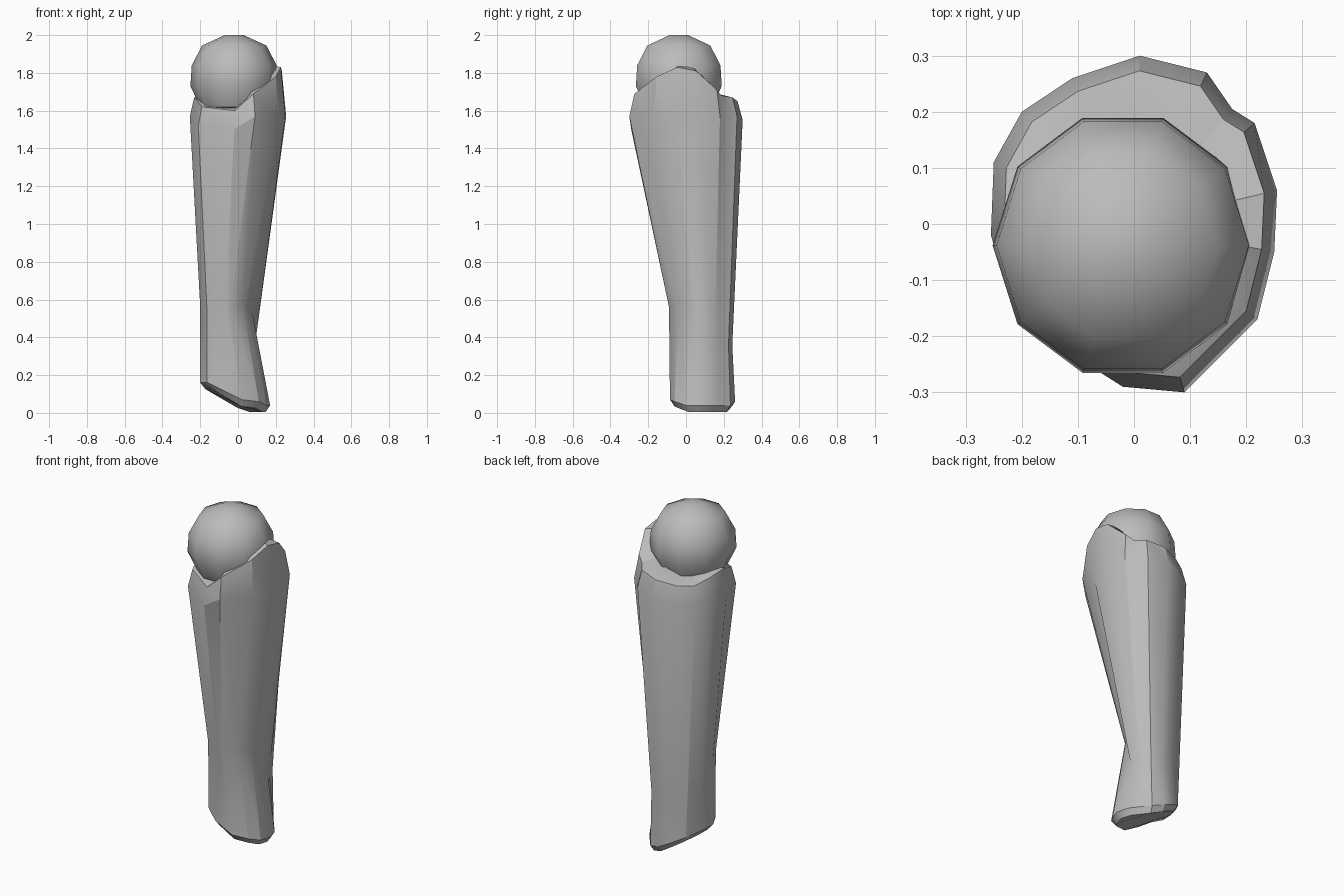
import bpy
import bmesh
from math import cos, sin, tau, radians

if "Cube" in bpy.data.objects:
    bpy.data.objects.remove(bpy.data.objects["Cube"], do_unlink=True)

grey = bpy.data.materials.new("plain grey")
grey.use_nodes = True
colour = (0.5, 0.5, 0.5, 1)
grey.diffuse_color = colour
grey.node_tree.nodes["Principled BSDF"].inputs["Base Color"].default_value = colour


def loft(name, rings, angle):
    """Skin a stack of equal rings (top first) and close both ends."""
    bm = bmesh.new()
    loops = [[bm.verts.new(point) for point in ring] for ring in rings]
    count = len(loops[0])
    for upper, lower in zip(loops, loops[1:]):
        for i in range(count):
            j = (i + 1) % count
            bm.faces.new((upper[i], lower[i], lower[j], upper[j]))
    bm.faces.new(loops[0])
    bm.faces.new(loops[-1][::-1])
    bmesh.ops.recalc_face_normals(bm, faces=bm.faces)
    mesh = bpy.data.meshes.new(name)
    bm.to_mesh(mesh)
    bm.free()
    mesh.materials.append(grey)
    obj = bpy.data.objects.new(name, mesh)
    bpy.context.collection.objects.link(obj)
    bpy.ops.object.select_all(action="DESELECT")
    obj.select_set(True)
    bpy.context.view_layer.objects.active = obj
    bpy.ops.object.shade_smooth_by_angle(angle=radians(angle))


def scaled(outline, factor, centre=(0, 0)):
    cx, cy = centre
    return [(cx + (x - cx) * factor, cy + (y - cy) * factor) for x, y in outline]


def lift(outline, heights):
    return [(x, y, z) for (x, y), z in zip(outline, heights)]


# Limb cross-sections, counter-clockwise from the front ridge
shoulder = [(.09, -.3), (.22, -.17), (.25, -.05), (.255, .06), (.215, .18),
            (.175, .205), (.13, .27), (.01, .3), (-.11, .26), (-.2, .2),
            (-.25, .11), (-.255, -.02), (-.21, -.17), (-.02, -.29)]
ankle = [(-.04, -.09), (.03, -.04), (.07, .02), (.09, .08), (.09, .15),
         (.08, .18), (.07, .225), (.01, .245), (-.07, .24), (-.15, .2),
         (-.19, .12), (-.2, .03), (-.165, -.045), (-.07, -.09)]
foot = [(.02, -.085), (.11, -.06), (.15, 0), (.17, .06), (.15, .13),
        (.12, .17), (.07, .235), (0, .26), (-.07, .245), (-.14, .2),
        (-.19, .12), (-.2, .03), (-.165, -.04), (-.09, -.085)]
rim_z = [1.69, 1.78, 1.83, 1.81, 1.71, 1.68, 1.67,
         1.65, 1.63, 1.63, 1.66, 1.67, 1.62, 1.6]

# The sole slants upward to one side and a little to the front
foot_z = [.04 + .5 * max(0, .04 - x) + (.02 if y < 0 else 0) for x, y in foot]
loft("limb", [
    lift(scaled(shoulder, .6), [z + .02 for z in rim_z]),
    lift(scaled(shoulder, .91), rim_z),
    lift(shoulder, [min(z - .1, 1.57) for z in rim_z]),
    lift(ankle, [.56 if y < .05 else .36 for x, y in ankle]),
    lift(foot, foot_z),
    lift(scaled(foot, .86, (0, .09)), [z - .035 for z in foot_z]),
], 30)

# Faceted ball resting in the rim
profile = [(.05, 2), (.17, 1.945), (.225, 1.84), (.232, 1.73), (.18, 1.62), (.08, 1.57)]
sides = 10
loft("ball_joint", [
    [(-.02 + r * cos(tau * i / sides), -.038 + 1.03 * r * sin(tau * i / sides), z)
     for i in range(sides)]
    for r, z in profile
], 38)
